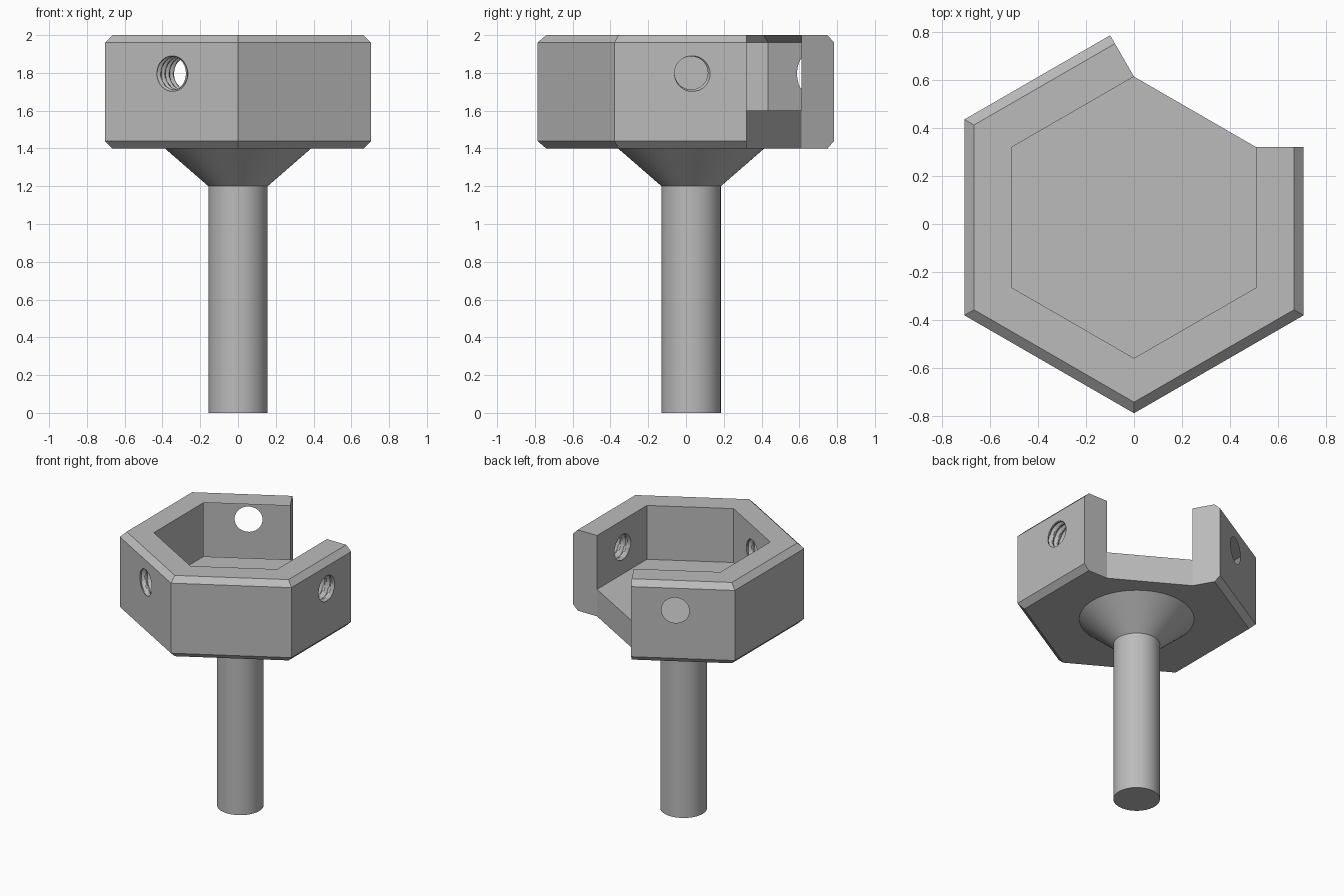
import bpy, bmesh, math
from mathutils import Matrix, Vector

if "Cube" in bpy.data.objects:
    bpy.data.objects.remove(bpy.data.objects["Cube"])

CY = 0.0275            # y of the stem axis
R_OUT, R_IN = 0.814, 0.585
FLOOR, BOTTOM, TOP = 1.6, 1.4, 2.0
CHAMFER = 0.04

metal = bpy.data.materials.new("grey_metal")
metal.use_nodes = True
GREY = (0.5, 0.5, 0.5, 1)
metal.diffuse_color = GREY
metal.node_tree.nodes["Principled BSDF"].inputs["Base Color"].default_value = GREY


def make_object(name, bm, matrix):
    bmesh.ops.recalc_face_normals(bm, faces=bm.faces)
    mesh = bpy.data.meshes.new(name)
    bm.to_mesh(mesh)
    bm.free()
    mesh.transform(matrix)
    mesh.materials.append(metal)
    ob = bpy.data.objects.new(name, mesh)
    bpy.context.collection.objects.link(ob)
    return ob


def lathe(name, rows, sides, radius, start=0.0, matrix=None):
    """Closed solid from stacked rings; radius(z_index, angle) gives the shape."""
    bm = bmesh.new()
    rings = []
    for i, z in enumerate(rows):
        ring = []
        for k in range(sides):
            a = start + 2 * math.pi * k / sides
            r = radius(i, a)
            ring.append(bm.verts.new((r * math.cos(a), r * math.sin(a), z)))
        rings.append(ring)
    for low, high in zip(rings, rings[1:]):
        for k in range(sides):
            n = (k + 1) % sides
            bm.faces.new((low[k], low[n], high[n], high[k]))
    bm.faces.new(rings[0][::-1])
    bm.faces.new(rings[-1])
    return make_object(name, bm, matrix or Matrix.Translation((0, CY, 0)))


def profile_lathe(name, profile, sides, start=0.0):
    return lathe(name, [z for r, z in profile], sides,
                 lambda i, a: profile[i][0], start)


def select_only(ob):
    bpy.ops.object.select_all(action='DESELECT')
    ob.select_set(True)
    bpy.context.view_layer.objects.active = ob


def cut(ob, cutter):
    cutter.hide_render = True
    mod = ob.modifiers.new("cut", 'BOOLEAN')
    mod.operation, mod.solver, mod.object = 'DIFFERENCE', 'EXACT', cutter
    select_only(ob)
    bpy.ops.object.modifier_apply(modifier=mod.name)
    bpy.data.objects.remove(cutter)


# Hexagonal head with chamfered top and bottom rims
HEX = math.radians(30)
r_rim = R_OUT - CHAMFER / math.cos(HEX)
head = profile_lathe("hex_head", [(r_rim, BOTTOM), (R_OUT, BOTTOM + CHAMFER),
                                  (R_OUT, TOP - CHAMFER), (r_rim, TOP)], 6, HEX)

# Hexagonal pocket
cut(head, profile_lathe("pocket_cutter", [(R_IN, FLOOR), (R_IN, TOP + 0.2)], 6, HEX))

# Open side: ends run square to the neighbouring walls
bm = bmesh.new()
corner_a = Vector((0, R_IN, 0))
corner_b = Vector((R_IN * math.cos(HEX), R_IN * math.sin(HEX), 0))
out_a = corner_a + Vector((-0.5, math.cos(HEX), 0)) * 0.6
out_b = corner_b + Vector((0.6, 0, 0))
far = Vector((0.5, math.cos(HEX), 0)) * 1.6
loop = [bm.verts.new(p + Vector((0, 0, BOTTOM - 0.2)))
        for p in (corner_a, corner_b, out_b, far, out_a)]
base = bm.faces.new(loop)
grown = bmesh.ops.extrude_face_region(bm, geom=[base])
bmesh.ops.translate(bm, vec=(0, 0, 1.2),
                    verts=[v for v in grown["geom"] if isinstance(v, bmesh.types.BMVert)])
cut(head, make_object("gap_cutter", bm, Matrix.Translation((0, CY, 0))))

# Three threaded screw holes, every other wall
PITCH, STEPS = 0.045, 8
rows = [0.45 + i * PITCH / STEPS for i in range(56)]


def thread_radius(i, a):
    phase = (i / STEPS - a / (2 * math.pi)) % 1.0
    return 0.088 + 0.016 * max(0.0, 1 - abs(2 * phase - 1) * 1.3)


for k in range(3):
    m = (Matrix.Translation((0, CY, 1.8)) @ Matrix.Rotation(math.radians(120 * k), 4, 'Z')
         @ Matrix.Rotation(math.radians(90), 4, 'Y'))
    cut(head, lathe("thread_cutter", rows, 40, thread_radius, 0, m))

# Round stem and flared collar
stem = profile_lathe("stem", [(0.157, 0), (0.157, 1.2)], 64)
collar = profile_lathe("flared_collar", [(0.157, 1.2), (0.387, BOTTOM)], 64)

for ob in (head, stem, collar):
    select_only(ob)
    bpy.ops.object.shade_smooth_by_angle(angle=math.radians(25))
